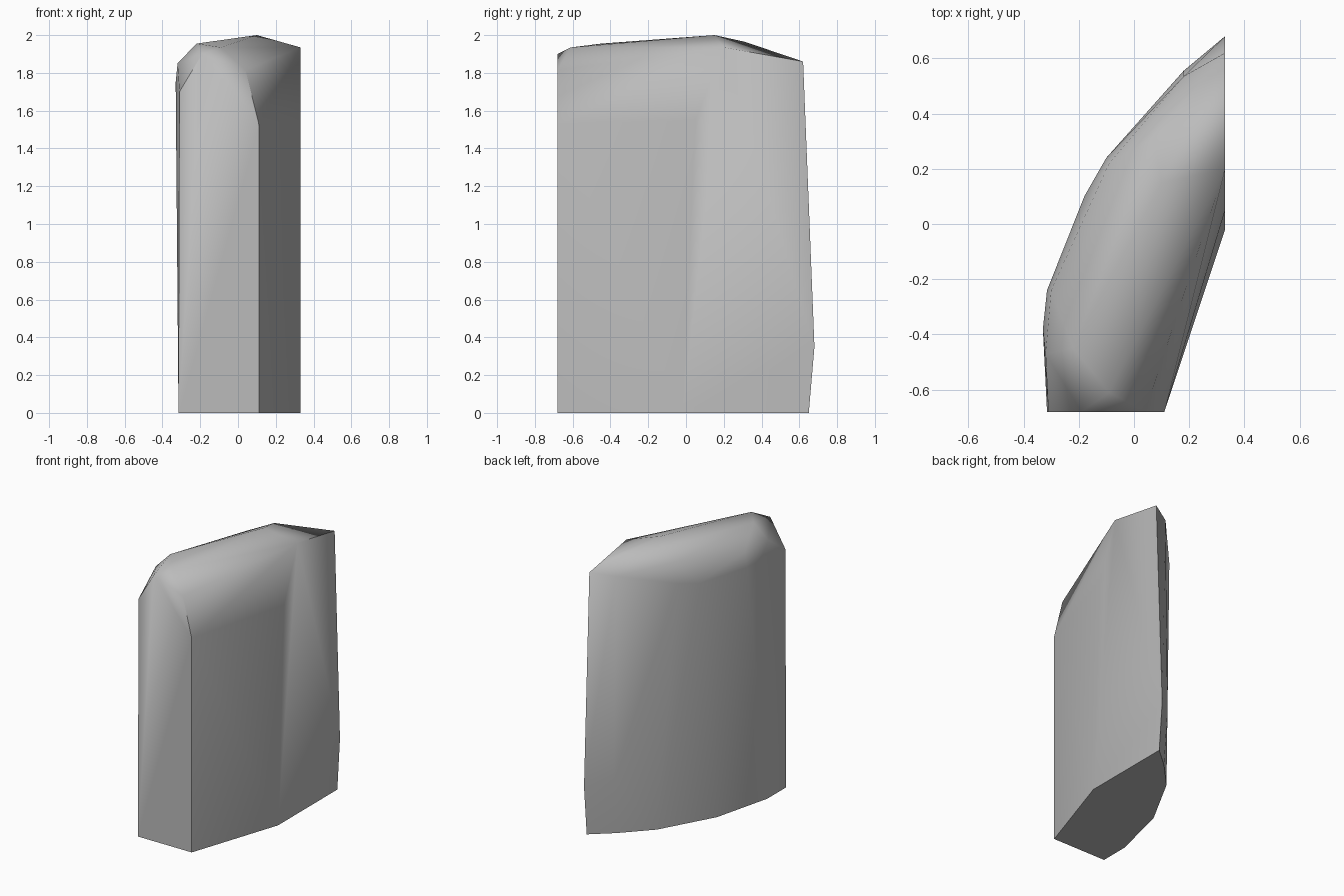
import bpy, bmesh, math

cube = bpy.data.objects.get("Cube")
if cube:
    bpy.data.objects.remove(cube, do_unlink=True)

stone = bpy.data.materials.new("stone_grey")
stone.use_nodes = True
GREY = (0.5, 0.5, 0.5, 1)
stone.diffuse_color = GREY
stone.node_tree.nodes["Principled BSDF"].inputs["Base Color"].default_value = GREY

# Footprint
base = [(-.315, -.68, 0), (-.315, -.47, 0), (-.21, -.05, 0), (0, .33, 0),
        (.18, .52, 0), (.33, .65, 0), (.33, -.02, 0), (.11, -.68, 0)]
# Bulging wall
wall = [(.33, .68, .35), (.18, .555, .4), (.11, -.68, 1.53), (.33, .05, 1.55),
        (-.31, -.68, 1.7), (-.33, -.38, 1.75), (-.315, -.24, 1.74),
        (-.18, .1, 1.72), (-.1, .24, 1.75)]
# Rim where the wall rolls into the cap
rim = [(.04, -.68, 1.815), (.33, .2, 1.935), (.33, .62, 1.86), (.18, .535, 1.84),
       (-.09, .22, 1.9), (-.3, -.24, 1.85), (-.32, -.47, 1.85), (-.19, -.68, 1.9)]
# Crown
crown = [(-.22, -.45, 1.955), (-.09, -.61, 1.935), (.1, .15, 2), (.07, .31, 1.965)]

# The block is the hull of its levels, with coplanar triangles merged
bm = bmesh.new()
for p in base + wall + rim + crown:
    bm.verts.new(p)
hull = bmesh.ops.convex_hull(bm, input=bm.verts[:])
loose = {v for v in hull["geom_interior"] if isinstance(v, bmesh.types.BMVert)}
bmesh.ops.delete(bm, geom=list(loose), context="VERTS")
bmesh.ops.dissolve_limit(bm, angle_limit=math.radians(1), verts=bm.verts[:], edges=bm.edges[:])
bmesh.ops.recalc_face_normals(bm, faces=bm.faces[:])
mesh = bpy.data.meshes.new("stone_block")
bm.to_mesh(mesh)
bm.free()
mesh.materials.append(stone)
block = bpy.data.objects.new("stone_block", mesh)
bpy.context.collection.objects.link(block)

# Soft facets with crisp main edges
bpy.ops.object.select_all(action="DESELECT")
block.select_set(True)
bpy.context.view_layer.objects.active = block
bpy.ops.object.shade_smooth_by_angle(angle=math.radians(60))
